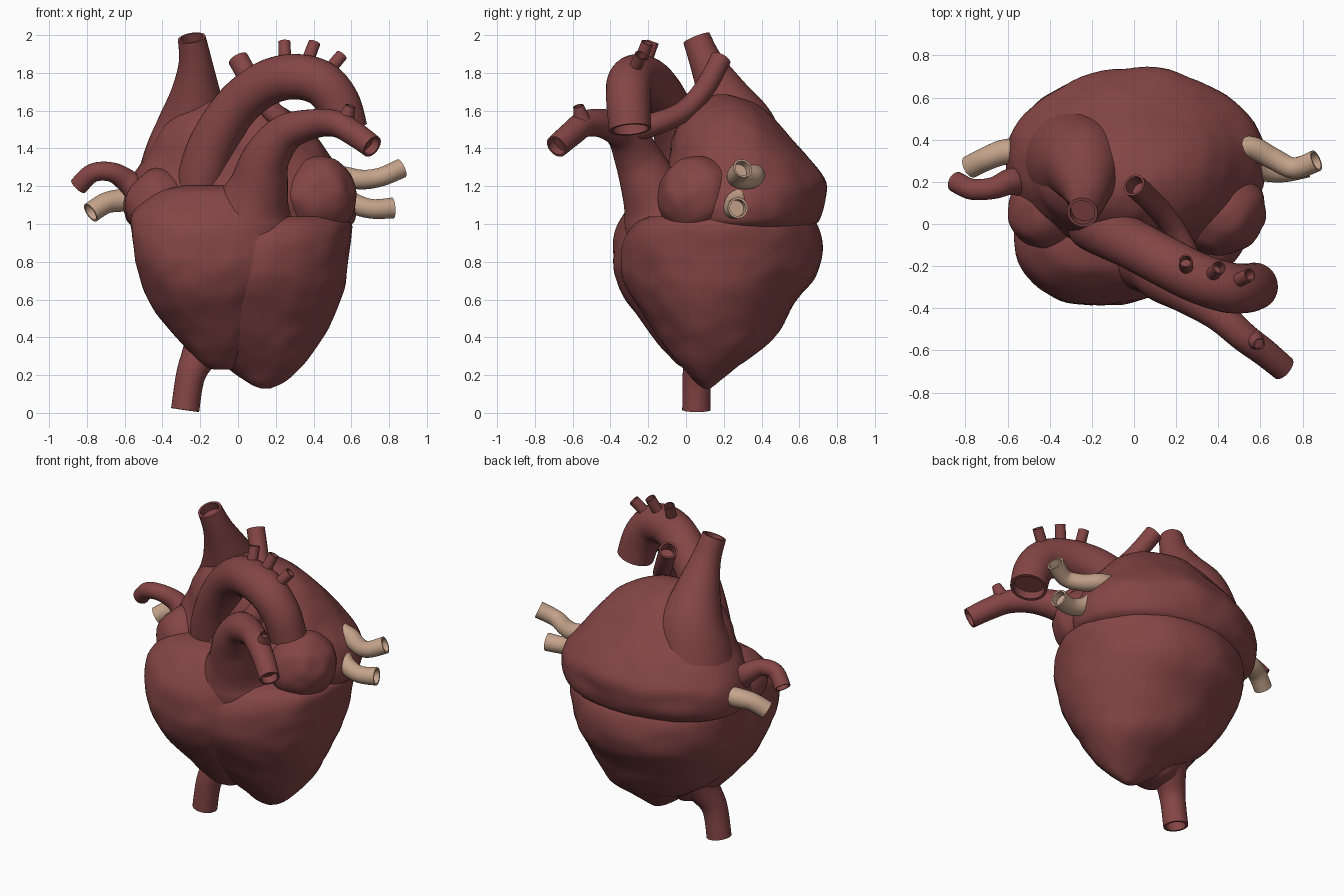
import bpy, bmesh, math
from mathutils import Vector, noise

if "Cube" in bpy.data.objects:
    bpy.data.objects.remove(bpy.data.objects["Cube"])


def material(name, rgb):
    m = bpy.data.materials.new(name)
    m.diffuse_color = (*rgb, 1)
    m.use_nodes = True
    m.node_tree.nodes["Principled BSDF"].inputs["Base Color"].default_value = m.diffuse_color
    return m


RED = material("muscle red", (0.235, 0.06, 0.06))
TAN = material("vein tan", (0.56, 0.37, 0.26))


def smooth_rows(rows, steps):
    """Catmull-Rom interpolation through rows of numbers."""
    out = []
    for i in range(len(rows) - 1):
        a, b, c, d = (rows[max(0, min(len(rows) - 1, i + k))] for k in (-1, 0, 1, 2))
        for s in range(steps):
            t = s / steps
            out.append([0.5 * (2 * q + (r - p) * t + (2 * p - 5 * q + 4 * r - w) * t * t
                               + (3 * q - p - 3 * r + w) * t ** 3)
                        for p, q, r, w in zip(a, b, c, d)])
    out.append(list(rows[-1]))
    return out


def skin(name, rings, mat):
    """Bridge rings of points into one closed, smooth object."""
    bm = bmesh.new()
    loops = [[bm.verts.new(p) for p in ring] for ring in rings]
    n = len(loops[0])
    for a, b in zip(loops, loops[1:]):
        for i in range(n):
            j = (i + 1) % n
            bm.faces.new((a[i], a[j], b[j], b[i]))
    bm.faces.new(loops[0])
    bm.faces.new(loops[-1])
    bmesh.ops.recalc_face_normals(bm, faces=bm.faces)
    me = bpy.data.meshes.new(name)
    bm.to_mesh(me)
    bm.free()
    me.materials.append(mat)
    me.shade_smooth()
    me.set_sharp_from_angle(angle=math.radians(45))
    ob = bpy.data.objects.new(name, me)
    bpy.context.collection.objects.link(ob)
    return ob


def chamber(name, rows, front_power=2.2, bump=0.016):
    """Lumpy lobe from rows of (z, x min, x max, y min, y max), round at the back."""
    rings = []
    for z, x0, x1, y0, y1 in smooth_rows(rows, 5):
        ring = []
        cx, cy = (x0 + x1) / 2, (y0 + y1) / 2
        for i in range(72):
            a = math.tau * i / 72
            c, s = math.cos(a), math.sin(a)
            power = front_power if s < 0 else 2
            dx = math.copysign(abs(c) ** (2 / power), c) * (x1 - x0) / 2
            dy = math.copysign(abs(s) ** (2 / power), s) * (y1 - y0) / 2
            p = Vector((cx + dx, cy + dy, z))
            k = noise.noise(p * 4) + 0.5 * noise.noise(p * 10)
            ring.append(p + Vector((dx, dy, 0)).normalized() * bump * k)
        rings.append(ring)
    return skin(name, rings, RED)


def vessel(name, path, mat=RED, wall=0.8):
    """Open-ended tube through (x, y, z, radius); the last end is hollow."""
    pts = smooth_rows(path, 7)
    pos = [Vector(p[:3]) for p in pts]
    n = len(pos)
    old = side = None
    frames = []
    for i in range(n):
        t = (pos[min(i + 1, n - 1)] - pos[max(i - 1, 0)]).normalized()
        side = t.orthogonal().normalized() if side is None else old.rotation_difference(t) @ side
        old = t
        frames.append((side.copy(), t.cross(side)))

    def ring(i, f):
        u, v = frames[i]
        return [pos[i] + (u * math.cos(math.tau * k / 32) + v * math.sin(math.tau * k / 32)) * pts[i][3] * f
                for k in range(32)]
    rings = [ring(i, 1) for i in range(n)]
    rings += [ring(i, wall) for i in (n - 1, n - 2, n - 4)]
    return skin(name, rings, mat)


# Main chambers
chamber("left_ventricle", [
    (0.13, .12, .18, .09, .13), (0.16, .05, .25, .05, .17), (0.25, -.07, .35, -.03, .28),
    (0.35, -.22, .42, -.11, .42), (0.45, -.35, .475, -.185, .50), (0.6, -.46, .53, -.28, .59),
    (0.75, -.52, .57, -.335, .70), (0.9, -.54, .595, -.34, .72), (1.0, -.53, .6, -.29, .69),
    (1.04, -.47, .56, -.22, .62)], 2.3)
chamber("right_ventricle", [
    (0.23, -.13, -.04, .02, .12), (0.26, -.2, .0, -.04, .2), (0.36, -.3, .08, -.14, .26),
    (0.5, -.41, .14, -.245, .28), (0.65, -.49, .19, -.34, .3), (0.8, -.545, .24, -.385, .3),
    (0.95, -.565, .27, -.375, .3), (1.05, -.56, .27, -.335, .28), (1.13, -.49, .2, -.28, .22),
    (1.18, -.40, .08, -.22, .12), (1.205, -.28, -.06, -.14, .02)], 2.4)
chamber("atria", [
    (0.96, -.5, .52, -.08, .62), (1.0, -.57, .6, -.11, .69), (1.05, -.6, .625, -.12, .72),
    (1.12, -.605, .63, -.13, .735), (1.22, -.58, .595, -.12, .735), (1.34, -.5, .5, -.09, .66),
    (1.45, -.44, .43, -.07, .56), (1.55, -.37, .34, -.03, .47), (1.63, -.27, .22, .04, .38),
    (1.67, -.15, .12, .11, .28), (1.685, -.06, .04, .16, .22)], 2.2)

# Ear-shaped pouches that swell out of each side of the atria
for label, x, y, z, w, d, h in (("left", .43, .06, 1.15, .2, .21, .21),
                                ("right", -.41, .07, 1.1, .18, .2, .2)):
    chamber(label + "_auricle", [
        (z + h * math.sin(a), x - w * math.cos(a), x + w * math.cos(a),
         y - d * math.cos(a), y + d * math.cos(a))
        for a in [math.radians(t) for t in (-85, -60, -30, 0, 30, 60, 85)]], 2, 0.025)

# Great veins
vessel("upper_great_vein", [
    (-.27, .3, 1.15, .29), (-.265, .3, 1.32, .245), (-.24, .28, 1.5, .2),
    (-.225, .195, 1.68, .137), (-.225, .11, 1.85, .09), (-.245, .055, 1.985, .074)])
vessel("lower_great_vein", [
    (-.12, .14, .46, .16), (-.19, .1, .33, .105), (-.25, .06, .2, .078), (-.28, .055, .015, .075)])

# Aorta with three branches on its arch
vessel("aorta", [
    (-.2, .03, 1.1, .13), (-.19, .0, 1.25, .13), (-.12, -.04, 1.45, .125), (.0, -.1, 1.63, .12),
    (.15, -.18, 1.745, .12), (.3, -.255, 1.78, .12), (.44, -.3, 1.745, .12),
    (.53, -.305, 1.64, .117), (.575, -.295, 1.5, .112)], wall=0.85)
for i, (a, b) in enumerate((((.25, -.22, 1.84), (.245, -.175, 1.965)),
                            ((.36, -.25, 1.84), (.405, -.205, 1.96)),
                            ((.47, -.28, 1.8), (.55, -.24, 1.895)))):
    vessel(f"arch_branch_{i + 1}", [(*a, .034), (*b, .032)])

# Pulmonary artery: trunk, forward branch with stub, and rear branch
vessel("pulmonary_trunk", [
    (.07, -.11, 1.0, .22), (.08, -.14, 1.09, .2), (.11, -.19, 1.2, .158), (.15, -.255, 1.35, .125),
    (.25, -.325, 1.48, .1), (.4, -.43, 1.53, .078), (.52, -.535, 1.53, .07),
    (.62, -.61, 1.475, .066), (.71, -.685, 1.41, .062)])
vessel("pulmonary_stub", [(.57, -.55, 1.55, .045), (.595, -.57, 1.625, .028)])
vessel("pulmonary_rear_branch", [
    (.27, -.29, 1.5, .07), (.25, -.15, 1.535, .06), (.18, -.01, 1.6, .055),
    (.09, .1, 1.72, .055), (.0, .185, 1.875, .055)])

# Side vessels
vessel("right_side_artery", [
    (-.53, .2, 1.17, .07), (-.59, .2, 1.23, .062), (-.67, .17, 1.275, .052),
    (-.77, .165, 1.27, .05), (-.845, .2, 1.2, .05)])
vessel("right_lung_vein", [
    (-.53, .35, 1.13, .06), (-.62, .34, 1.125, .06), (-.7, .31, 1.11, .056), (-.78, .27, 1.06, .055)], TAN)
vessel("left_lung_vein_upper", [
    (.45, .36, 1.27, .055), (.56, .36, 1.25, .055), (.66, .31, 1.235, .052),
    (.76, .265, 1.25, .05), (.865, .3, 1.295, .052)], TAN)
vessel("left_lung_vein_lower", [
    (.53, .3, 1.17, .06), (.61, .26, 1.11, .055), (.71, .25, 1.08, .052), (.82, .275, 1.085, .055)], TAN)
